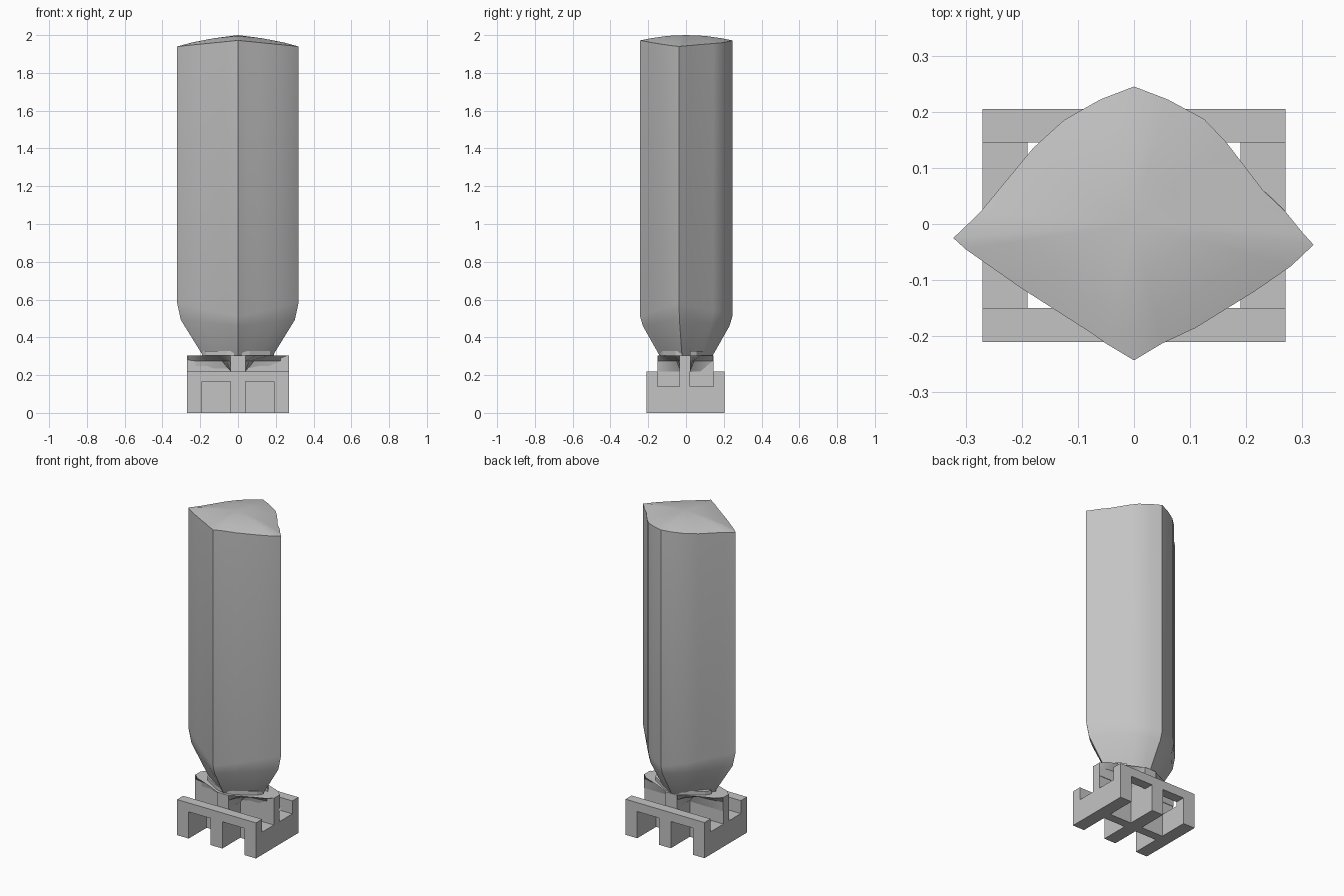
import bpy
import bmesh
from math import radians

cube = bpy.data.objects.get("Cube")
if cube:
    bpy.data.objects.remove(cube, do_unlink=True)

grey = bpy.data.materials.new("plain_grey")
grey.use_nodes = True
GREY = (0.55, 0.55, 0.55, 1)
grey.diffuse_color = GREY
grey.node_tree.nodes["Principled BSDF"].inputs["Base Color"].default_value = GREY


def finish(name, bm, smooth=None):
    bmesh.ops.recalc_face_normals(bm, faces=bm.faces)
    mesh = bpy.data.meshes.new(name)
    bm.to_mesh(mesh)
    bm.free()
    mesh.materials.append(grey)
    obj = bpy.data.objects.new(name, mesh)
    bpy.context.collection.objects.link(obj)
    if smooth:
        bpy.ops.object.select_all(action='DESELECT')
        obj.select_set(True)
        bpy.context.view_layer.objects.active = obj
        bpy.ops.object.shade_smooth_by_angle(angle=radians(smooth))
    return obj


def loft(name, rings, top=None, smooth=None):
    """Skin a stack of equal rings; the lid is flat, or a fan to the point top."""
    bm = bmesh.new()
    loops = [[bm.verts.new(p) for p in ring] for ring in rings]
    n = len(loops[0])
    for low, high in zip(loops, loops[1:]):
        for i in range(n):
            j = (i + 1) % n
            bm.faces.new((low[i], low[j], high[j], high[i]))
    bm.faces.new(loops[0][::-1])
    if top:
        tip = bm.verts.new(top)
        for i in range(n):
            bm.faces.new((loops[-1][i], loops[-1][(i + 1) % n], tip))
    else:
        bm.faces.new(loops[-1])
    return finish(name, bm, smooth)


def prism(name, outline, z0, z1):
    return loft(name, [[(x, y, z) for x, y in outline] for z in (z0, z1)])


def box(name, x0, x1, y0, y1, z0, z1):
    return prism(name, [(x0, y0), (x1, y0), (x1, y1), (x0, y1)], z0, z1)


def quarter_turns(quarter):
    """Mirror a quarter outline (from the x axis to the y axis) all round."""
    out = list(quarter)
    out += [(-x, y) for x, y in reversed(quarter)]
    out += [(-x, -y) for x, y in quarter]
    out += [(x, -y) for x, y in reversed(quarter)]
    return out


# Base walls: comb profile with two openings each
half = [(0.04, 0), (0.04, 0.165), (0.19, 0.165), (0.19, 0), (0.27, 0), (0.27, 0.22)]
comb = half + [(-x, z) for x, z in reversed(half)]
for name, y0, y1 in (("front_wall", -0.21, -0.15), ("back_wall", 0.145, 0.205)):
    loft(name, [[(x, y, z) for x, z in comb] for y in (y0, y1)])

# Runners and the crossing bar
for side, name in ((1, "left_runner"), (-1, "right_runner")):
    a, b = sorted((side * 0.19, side * 0.27))
    box(name, a, b, -0.15, 0.145, 0, 0.14)
box("centre_runner", -0.04, 0.04, -0.15, 0.145, 0, 0.305)
box("cross_bar_lower", -0.19, 0.19, -0.035, 0.02, 0, 0.14)
box("cross_bar_upper", -0.27, 0.27, -0.035, 0.02, 0.14, 0.305)

# Flared seat: plus shape below opening into a lozenge above
plus = quarter_turns([(0.27, 0.026), (0.15, 0.026), (0.04, 0.026), (0.04, 0.08), (0.04, 0.145)])
lozenge = quarter_turns([(0.27, 0.026), (0.235, 0.06), (0.17, 0.085), (0.10, 0.115), (0.04, 0.145)])
middle = [(p[0] * 0.65 + q[0] * 0.35, p[1] * 0.65 + q[1] * 0.35) for p, q in zip(plus, lozenge)]
loft("flared_seat", [[(x, y - 0.003, z) for x, y in ring] for ring, z in
                     ((plus, 0.22), (middle, 0.275), (lozenge, 0.305))], smooth=30)

# Four lips on top of the seat
lip = [(0.02, 0.02), (0.19, 0.02), (0.17, 0.055), (0.06, 0.122), (0.02, 0.135)]
for sx, xname in ((1, "left"), (-1, "right")):
    for sy, yname in ((-1, "front"), (1, "back")):
        prism(f"{yname}_{xname}_lip", [(sx * x, sy * y) for x, y in lip], 0.30, 0.328)

# Tall body: bulging four-cornered section
section = [(0.32, -0.037), (0.30, -0.015), (0.27, 0.022), (0.23, 0.06), (0.165, 0.145),
           (0.125, 0.187), (0.06, 0.222), (0, 0.245), (-0.06, 0.222), (-0.125, 0.185),
           (-0.18, 0.135), (-0.275, 0.02), (-0.322, -0.025), (-0.30, -0.045),
           (-0.20, -0.115), (-0.075, -0.195), (-0.05, -0.213), (0, -0.243),
           (0.05, -0.213), (0.11, -0.185), (0.215, -0.12), (0.28, -0.075)]


def body_ring(scale, z, rise):
    return [(x * scale, y * scale, z + rise * abs(x)) for x, y in section]


loft("tall_body", [body_ring(0.58, 0.305, 0),
                   body_ring(0.94, 0.46, 0.10),
                   body_ring(1.0, 0.51, 0.22),
                   body_ring(1.0, 1.972, -0.10),
                   body_ring(0.75, 1.984, -0.07),
                   body_ring(0.4, 1.996, -0.04)],
     top=(0, 0, 2.0), smooth=28)
